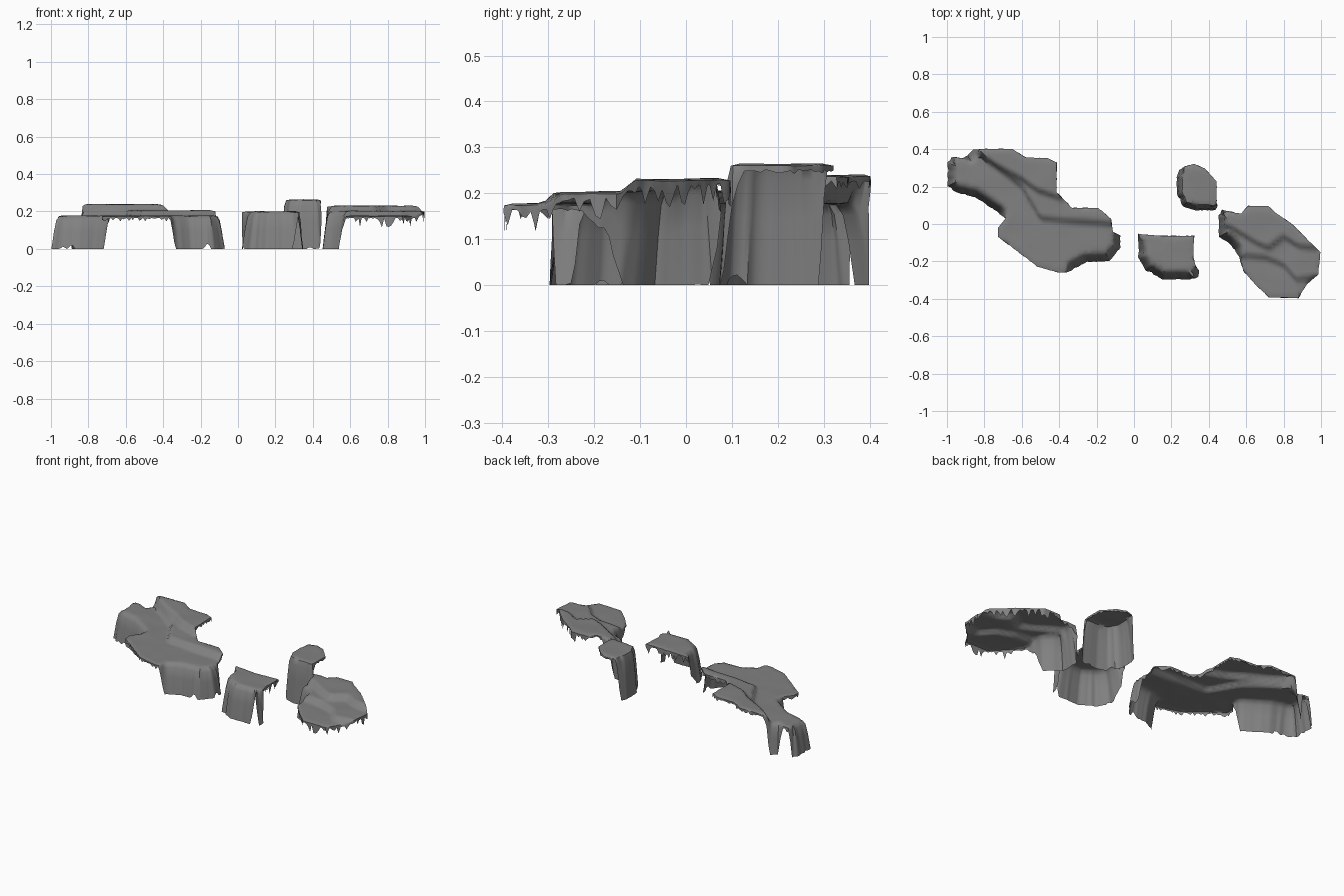
import bpy, bmesh, random
from mathutils import Vector, noise
from mathutils.geometry import delaunay_2d_cdt

random.seed(4)
if "Cube" in bpy.data.objects:
    bpy.data.objects.remove(bpy.data.objects["Cube"])

stone = bpy.data.materials.new("grey_stone")
stone.use_nodes = True
grey = (0.22, 0.22, 0.22, 1)
stone.diffuse_color = grey
stone.node_tree.nodes["Principled BSDF"].inputs["Base Color"].default_value = grey


def smooth(t):
    t = min(max(t, 0), 1)
    return t * t * (3 - 2 * t)


def line_y(line, x):
    """y of a terrace line at x."""
    if x <= line[0][0]:
        return line[0][1]
    for (x0, y0), (x1, y1) in zip(line, line[1:]):
        if x <= x1:
            return y0 + (y1 - y0) * (x - x0) / (x1 - x0)
    return line[-1][1]


def resample(outline, step=0.012):
    """Walk the closed outline in small steps: position and foot amount."""
    out = []
    for a, b in zip(outline, outline[1:] + outline[:1]):
        p, q = Vector(a), Vector(b)
        n = max(1, round((q.xy - p.xy).length / step))
        out += [p.lerp(q, i / n) for i in range(n)]
    return out


def rock(name, outline, base, terraces=(), fringe=0.02, flare=0.045):
    """Terraced top with a hanging curtain; foot 1 reaches the ground, 0 hangs free."""
    def top(x, y):
        z = base + 0.003 * noise.noise(Vector((x * 9, y * 9, 0)))
        for line, rise in terraces:
            z += rise * smooth((y - line_y(line, x)) / 0.035 + 0.5)
        return z

    pts = resample(outline)
    n = len(pts)
    ring, rows = [], [[], [], [], []]
    for i, p in enumerate(pts):
        d = (pts[(i + 4) % n] - pts[i - 4]).xy.normalized()
        outward = Vector((d.y, -d.x))
        foot = smooth(p.z)
        flute = noise.noise(Vector((p.x * 40, p.y * 40, 2))) * 0.006
        rim = p.xy - outward * (flare * foot + 0.003 + abs(flute) * 0.7)
        ring.append(rim)
        z = top(*rim) - 0.004
        # ragged lower edge: long columns or short spikes
        if foot > 0.9:
            drop = z - max(0, noise.noise(p * 22) - 0.3) * 0.06
        else:
            spike = 0.008 + fringe * random.random() ** 2
            drop = max(spike, z * foot * random.uniform(0.85, 1))
        for row, (down, out) in zip(rows, ((0, 0), (0.12, 0.35), (0.45, 0.65), (1, 1))):
            pos = rim + outward * (flare * foot + flute) * out
            row.append((pos.x, pos.y, z - drop * down))

    # top surface: rim ring filled with interior grid points
    xs, ys = [p.x for p in ring], [p.y for p in ring]
    cell = 0.018
    grid = [Vector((min(xs) + i * cell, min(ys) + j * cell))
            for i in range(int((max(xs) - min(xs)) / cell) + 1)
            for j in range(int((max(ys) - min(ys)) / cell) + 1)]
    grid = [g for g in grid if min((g - r).length for r in ring) > 0.009]
    flat, _, tris, *_ = delaunay_2d_cdt(ring + grid, [], [list(range(n))], 1, 1e-6)

    bm = bmesh.new()
    used = {i for t in tris for i in t}
    vs = {}
    for i in used:
        v = flat[i]
        z = top(v.x, v.y) - (0.004 if i < n else 0)
        vs[i] = bm.verts.new((v.x, v.y, z))
    for t in tris:
        bm.faces.new([vs[i] for i in t])

    # curtain
    cols = [[bm.verts.new(c) for c in row] for row in rows]
    for hi, lo in zip(cols, cols[1:]):
        for i in range(n):
            j = (i + 1) % n
            bm.faces.new((hi[i], lo[i], lo[j], hi[j]))
    bmesh.ops.remove_doubles(bm, verts=bm.verts, dist=0.0004)

    mesh = bpy.data.meshes.new(name)
    bm.to_mesh(mesh)
    bm.free()
    mesh.materials.append(stone)
    obj = bpy.data.objects.new(name, mesh)
    bpy.context.collection.objects.link(obj)
    bpy.ops.object.select_all(action='DESELECT')
    obj.select_set(True)
    bpy.context.view_layer.objects.active = obj
    bpy.ops.object.shade_smooth_by_angle(angle=0.9)


# long ledge, standing on its two ends
rock("long_ledge", [
    (-.86, .405, 1), (-.89, .37, 1), (-.915, .355, 0), (-.955, .36, 0), (-.98, .36, 1),
    (-1, .33, 1), (-1, .2, 1), (-.95, .165, 1), (-.85, .14, 1), (-.76, .08, 1),
    (-.72, .05, 1), (-.69, .03, 0), (-.73, -.02, 0), (-.73, -.07, 0), (-.65, -.13, 0),
    (-.52, -.23, 0), (-.42, -.26, 0), (-.37, -.265, 0), (-.33, -.25, 1), (-.26, -.21, 1),
    (-.13, -.2, 1), (-.07, -.13, 1), (-.07, -.06, 1), (-.11, -.04, 0), (-.12, .03, 0),
    (-.19, .09, 0), (-.33, .09, 0), (-.41, .17, 0), (-.41, .33, 0), (-.46, .355, 0),
    (-.58, .36, 0), (-.65, .405, 0), (-.82, .405, 0)],
    0.178, [
        ([(-.9, .46), (-.86, .4), (-.75, .32), (-.6, .24), (-.52, .18), (-.4, .14)], .033),
        ([(-.9, .45), (-.85, .39), (-.6, .2), (-.5, .03), (-.4, .02), (-.12, 0)], .028)])

# low stump between the ledges
rock("low_stump", [
    (.02, -.05, 0), (.02, -.08, .6), (.02, -.18, 1), (.06, -.25, 1), (.15, -.3, 1),
    (.29, -.3, 1), (.325, -.295, .2), (.345, -.285, 1), (.355, -.25, 1), (.335, -.22, .1),
    (.32, -.18, 0), (.325, -.06, 0), (.15, -.06, 0)],
    0.2, fringe=0.05)

# tall stump at the back
rock("tall_stump", [
    (.27, .31, 0), (.24, .29, 1), (.225, .25, 1), (.225, .16, 1), (.26, .09, 1),
    (.33, .07, 1), (.44, .07, 1), (.45, .1, .4), (.445, .14, 0), (.445, .23, 0),
    (.38, .3, 0), (.32, .325, 0)],
    0.264, fringe=0.01, flare=0.03)

# overhanging ledge with hanging spikes
rock("overhanging_ledge", [
    (.47, .08, .4), (.45, .05, 1), (.45, -.07, 1), (.5, -.1, 1), (.535, -.14, .9),
    (.56, -.18, .4), (.58, -.25, 0), (.65, -.33, 0), (.72, -.395, 0), (.88, -.4, 0),
    (.93, -.32, 0), (.99, -.27, 0), (1, -.15, 0), (.95, -.1, 0), (.85, 0, 0),
    (.75, .07, 0), (.72, .1, 0), (.61, .1, 0), (.57, .06, 0)],
    0.178, [
        ([(.45, -.2), (.6, -.17), (.7, -.18), (.8, -.22), (.87, -.3), (1, -.28)], .025),
        ([(.45, 0), (.52, -.02), (.65, -.1), (.72, -.13), (.8, -.07), (.88, -.12), (1, -.13)], .028)],
    fringe=0.05)
